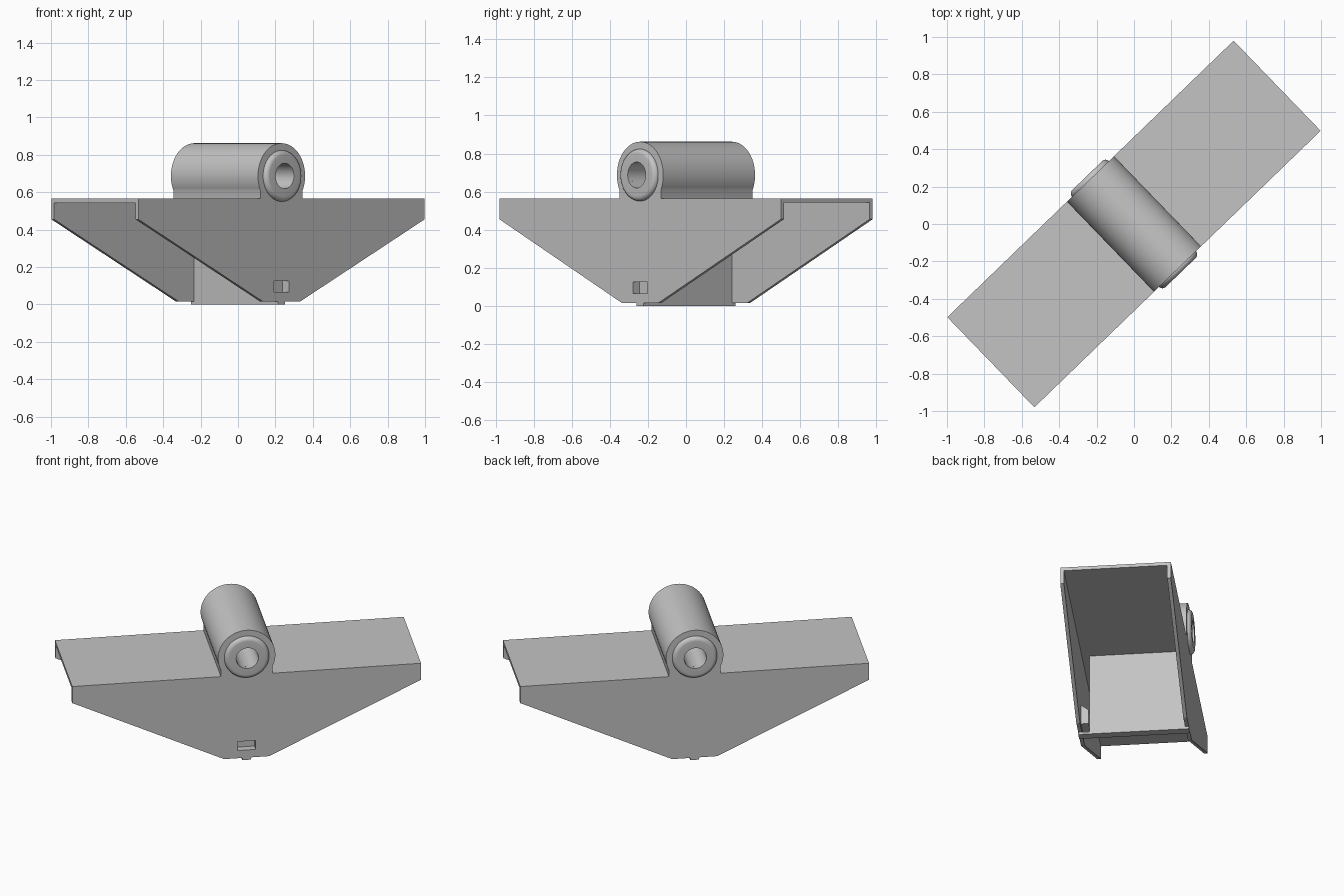
import bpy, bmesh, math
from mathutils import Matrix

if "Cube" in bpy.data.objects:
    bpy.data.objects.remove(bpy.data.objects["Cube"])

TURN = Matrix.Rotation(math.radians(44.0), 4, 'Z')   # whole model sits diagonally
L, W, T = 1.064, 0.335, 0.022                        # half length, half width, sheet thickness
TOP = 0.565
AXIS_Z, TUBE_R, BORE_R = 0.687, 0.175, 0.068

grey = bpy.data.materials.new("plain grey")
grey.diffuse_color = (0.55, 0.55, 0.55, 1)
grey.use_nodes = True
grey.node_tree.nodes["Principled BSDF"].inputs["Base Color"].default_value = grey.diffuse_color


def finish(name, bm, smooth=False):
    bmesh.ops.remove_doubles(bm, verts=bm.verts, dist=1e-5)
    bmesh.ops.recalc_face_normals(bm, faces=bm.faces)
    me = bpy.data.meshes.new(name)
    bm.to_mesh(me)
    bm.free()
    me.materials.append(grey)
    ob = bpy.data.objects.new(name, me)
    bpy.context.collection.objects.link(ob)
    ob.matrix_world = TURN
    if smooth:
        bpy.ops.object.select_all(action='DESELECT')
        ob.select_set(True)
        bpy.context.view_layer.objects.active = ob
        bpy.ops.object.shade_smooth_by_angle(angle=math.radians(35))
    return ob


def add_prism(bm, pts, y0, y1):
    """Extrude an (x, z) outline from y0 to y1."""
    a = [bm.verts.new((x, y0, z)) for x, z in pts]
    b = [bm.verts.new((x, y1, z)) for x, z in pts]
    bm.faces.new(a)
    bm.faces.new(b[::-1])
    for i in range(len(pts)):
        j = (i + 1) % len(pts)
        bm.faces.new((a[i], a[j], b[j], b[i]))


def prism(name, pts, y0, y1):
    bm = bmesh.new()
    add_prism(bm, pts, y0, y1)
    return finish(name, bm)


def rect(x0, x1, z0, z1):
    return [(x0, z0), (x1, z0), (x1, z1), (x0, z1)]


def add_loft(bm, rings):
    """Skin a closed series of rings with quads."""
    vr = [[bm.verts.new(p) for p in r] for r in rings]
    n = len(vr[0])
    for k, a in enumerate(vr):
        b = vr[(k + 1) % len(vr)]
        for i in range(n):
            j = (i + 1) % n
            bm.faces.new((a[i], a[j], b[j], b[i]))


# Side plates, top sheet and cross wall
side = [(-0.137, 0.015), (0.137, 0.015), (L, 0.455), (L, TOP), (-L, TOP), (-L, 0.455)]
front = prism("front_side_plate", side, -W, -W + T)
prism("back_side_plate", side, W - T, W)
prism("top_sheet", rect(-L, L, TOP - T, TOP), -W + T, W - T)
prism("cross_wall", rect(-0.024, 0.024, 0.015, TOP - T), -W + 0.068, W - T)
prism("wall_foot", rect(-0.027, 0.027, 0.0, 0.015), -W, W)

# Latch pocket behind the front plate, with a sloped roof
bm = bmesh.new()
y0, y1 = -W + T, -W + 0.068
base = [(-0.075, y0, 0.045), (0.075, y0, 0.045), (0.075, y0, 0.175), (-0.075, y0, 0.175)]
rear = [(-0.075, y1, 0.045), (0.075, y1, 0.045), (0.075, y1, 0.14), (-0.075, y1, 0.14)]
a = [bm.verts.new(p) for p in base]
b = [bm.verts.new(p) for p in rear]
bm.faces.new(a)
bm.faces.new(b)
for i in range(4):
    j = (i + 1) % 4
    bm.faces.new((a[i], a[j], b[j], b[i]))
pocket = finish("latch_pocket", bm)

# Slot cut through the front plate into the pocket
cutter = prism("slot_cutter", rect(-0.055, 0.055, 0.066, 0.125), -W - 0.02, -W + 0.048)
cutter.hide_render = True
cutter.display_type = 'WIRE'
for ob in (front, pocket):
    m = ob.modifiers.new("slot", 'BOOLEAN')
    m.operation = 'DIFFERENCE'
    m.solver = 'EXACT'
    m.object = cutter
    bpy.context.view_layer.objects.active = ob
    bpy.ops.object.modifier_apply(modifier="slot")
bpy.data.objects.remove(cutter)

# Tube housing: round on top, straight neck down to the sheet, open bore
a0 = math.radians(-26)
N = 56
outline = []
for i in range(N + 1):
    t = a0 + (math.pi - 2 * a0) * i / N
    outline.append((TUBE_R * math.cos(t), TUBE_R * math.sin(t)))
nx, nz = TUBE_R * math.cos(a0), TOP - 0.01 - AXIS_Z
outline += [(nx * (-1 + 2 * i / 10), nz) for i in range(11)]
bore = [(BORE_R * x / math.hypot(x, z), BORE_R * z / math.hypot(x, z)) for x, z in outline]


def ring(pts, y):
    return [(x, y, z + AXIS_Z) for x, z in pts]


bm = bmesh.new()
add_loft(bm, [ring(outline, -W), ring(outline, W), ring(bore, W), ring(bore, -W)])
finish("tube_housing", bm, True)

# Rounded collars at both ends
circle = [(math.cos(math.tau * i / 48), math.sin(math.tau * i / 48)) for i in range(48)]
profile = [(BORE_R, -0.005), (BORE_R, 0.025)]
profile += [(0.112 + 0.025 * math.sin(t), 0.025 * math.cos(t))
            for t in [math.pi / 2 * k / 6 for k in range(7)]]
profile.append((0.137, -0.005))
for name, s in (("front_collar", -1), ("back_collar", 1)):
    bm = bmesh.new()
    add_loft(bm, [ring([(r * x, r * z) for x, z in circle], s * (W + d)) for r, d in profile])
    finish(name, bm, True)
